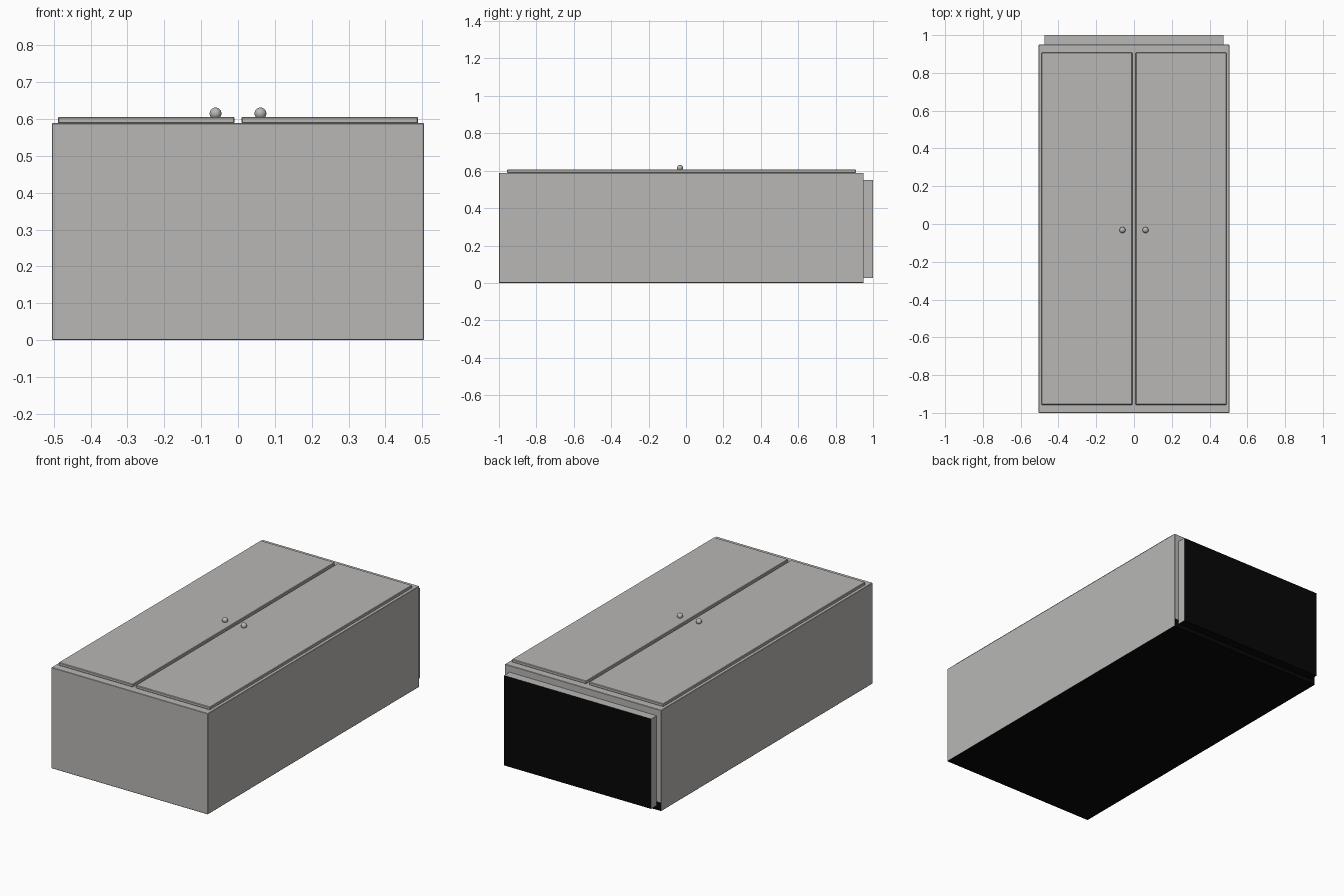
import bpy, bmesh
from mathutils import Vector

cube = bpy.data.objects.get("Cube")
if cube:
    bpy.data.objects.remove(cube, do_unlink=True)


def material(name, rgb):
    m = bpy.data.materials.new(name)
    m.use_nodes = True
    m.diffuse_color = (*rgb, 1)
    m.node_tree.nodes["Principled BSDF"].inputs["Base Color"].default_value = (*rgb, 1)
    return m


GREY = material("warm grey", (0.48, 0.475, 0.46))
BLACK = material("black", (0.002, 0.002, 0.002))


def finish(name, bm, is_black=None):
    """Turn a bmesh into an object, blackening the faces that meet the rule."""
    bm.normal_update()
    for f in bm.faces:
        f.material_index = int(bool(is_black and is_black(f)))
    mesh = bpy.data.meshes.new(name)
    bm.to_mesh(mesh)
    bm.free()
    mesh.materials.append(GREY)
    mesh.materials.append(BLACK)
    obj = bpy.data.objects.new(name, mesh)
    bpy.context.collection.objects.link(obj)
    return obj


def box(lo, hi, bevel=0.0):
    lo, hi = Vector(lo), Vector(hi)
    bm = bmesh.new()
    bmesh.ops.create_cube(bm, size=1)
    for v in bm.verts:
        v.co = (lo + hi) / 2 + v.co * (hi - lo)
    if bevel:
        bmesh.ops.bevel(bm, geom=bm.edges[:], offset=bevel, segments=1, affect='EDGES')
    return bm


# Cabinet lying on its back: black back panel and a black strip along the foot end
body = box((-0.505, -1, 0), (0.505, 0.95, 0.589), 0.002)
bmesh.ops.bisect_plane(body, geom=body.verts[:] + body.edges[:] + body.faces[:],
                       plane_co=(0, 0, 0.05), plane_no=(0, 0, 1))
finish("cabinet_body", body, lambda f: f.normal.z < -0.5 or
       (f.normal.y > 0.9 and f.calc_center_median().z < 0.05))

# Recessed plinth under the cabinet
finish("plinth", box((-0.475, 0.94, 0.025), (0.475, 1, 0.55)),
       lambda f: f.normal.y > 0.5 or f.normal.z < -0.5)

# Doors and their round knobs
for side, s in (("left", 1), ("right", -1)):
    x0, x1 = sorted((s * 0.009, s * 0.489))
    finish(side + "_door", box((x0, -0.957, 0.588), (x1, 0.908, 0.606), 0.003))
    knob = bmesh.new()
    bmesh.ops.create_uvsphere(knob, u_segments=24, v_segments=14, radius=0.016)
    bmesh.ops.translate(knob, verts=knob.verts[:], vec=(s * 0.061, -0.032, 0.615))
    for f in knob.faces:
        f.smooth = True
    finish(side + "_knob", knob)
